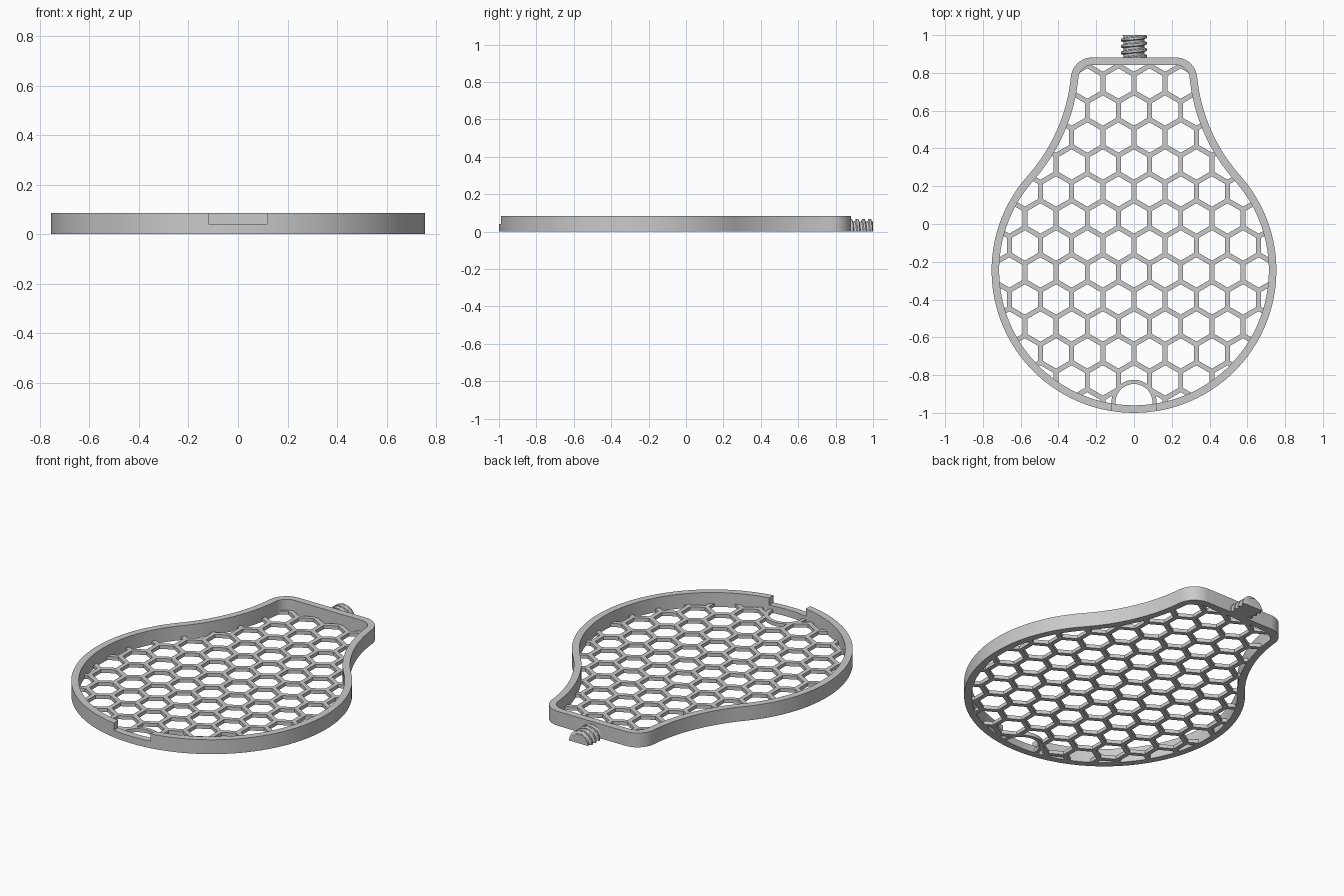
import bpy, bmesh
from math import sin, cos, pi, radians, atan2, degrees, hypot, sqrt

if "Cube" in bpy.data.objects:
    bpy.data.objects.remove(bpy.data.objects["Cube"], do_unlink=True)

grey = bpy.data.materials.new("grey_plastic")
grey.use_nodes = True
COLOUR = (0.59, 0.59, 0.59, 1)
grey.diffuse_color = COLOUR
grey.node_tree.nodes["Principled BSDF"].inputs["Base Color"].default_value = COLOUR

HEIGHT, WALL, FLOOR = 0.085, 0.04, 0.021
TOP, BODY_Y, BODY_R, CORNER_R = 0.882, -0.246, 0.754, 0.115
PITCH, BAR = 0.165, 0.026


def finish(name, bm):
    bmesh.ops.recalc_face_normals(bm, faces=bm.faces)
    mesh = bpy.data.meshes.new(name)
    bm.to_mesh(mesh)
    bm.free()
    mesh.materials.append(grey)
    ob = bpy.data.objects.new(name, mesh)
    bpy.context.collection.objects.link(ob)
    return ob


def prism(bm, points, z0, z1):
    face = bm.faces.new([bm.verts.new((x, y, z0)) for x, y in points])
    out = bmesh.ops.extrude_face_region(bm, geom=[face])["geom"]
    for v in out:
        if isinstance(v, bmesh.types.BMVert):
            v.co.z = z1


def activate(ob):
    bpy.ops.object.select_all(action='DESELECT')
    ob.select_set(True)
    bpy.context.view_layer.objects.active = ob


def cut(ob, cutter):
    mod = ob.modifiers.new("cut", 'BOOLEAN')
    mod.operation, mod.solver, mod.object = 'DIFFERENCE', 'EXACT', cutter
    activate(ob)
    bpy.ops.object.modifier_apply(modifier=mod.name)
    bpy.data.objects.remove(cutter, do_unlink=True)


def smooth(ob):
    activate(ob)
    bpy.ops.object.shade_smooth_by_angle(angle=radians(30))


def arc(cx, cy, r, a0, a1, n):
    steps = [radians(a0 + (a1 - a0) * i / n) for i in range(n + 1)]
    return [(cx + r * cos(a), cy + r * sin(a)) for a in steps]


def outline(d):
    """Bulb outline moved inward by d: round body, hollow neck, round corners."""
    join = 41.7
    neck_r = (BODY_R * cos(radians(join)) - 0.33) / (1 - cos(radians(join)))
    nx = 0.33 + neck_r
    ny = BODY_Y + (BODY_R + neck_r) * sin(radians(join))
    cy = TOP - CORNER_R
    cx = nx - sqrt((neck_r + CORNER_R) ** 2 - (ny - cy) ** 2)
    tilt = degrees(atan2(ny - cy, nx - cx))
    half = arc(0, BODY_Y, BODY_R - d, -90, join, 40)
    half += arc(nx, ny, neck_r + d, 180 + join, 180 + tilt, 16)[1:]
    half += arc(cx, cy, CORNER_R - d, tilt, 90, 10)[1:]
    return half + [(-x, y) for x, y in reversed(half[1:])]


# Outer rim, a tall wall following the outline
bm = bmesh.new()
rings = [[bm.verts.new((x, y, z)) for x, y in outline(d)]
         for d, z in ((0, 0), (0, HEIGHT), (WALL, HEIGHT), (WALL, 0))]
count = len(rings[0])
for k in range(4):
    a, b = rings[k], rings[(k + 1) % 4]
    for i in range(count):
        j = (i + 1) % count
        bm.faces.new((a[i], a[j], b[j], b[i]))
rim = finish("rim", bm)

# Low opening at the front of the rim
bm = bmesh.new()
prism(bm, [(-0.12, -1.1), (0.12, -1.1), (0.12, -0.9), (-0.12, -0.9)], 0.042, 0.2)
cut(rim, finish("notch_cutter", bm))
smooth(rim)

# Honeycomb floor: a plate with rows of hexagonal holes
bm = bmesh.new()
prism(bm, outline(WALL - 0.004), 0, FLOOR)
floor = finish("honeycomb_floor", bm)
bm = bmesh.new()
hole_r = (PITCH - BAR) / sqrt(3)
row_step = PITCH * sqrt(3) / 2
for row in range(-11, 4):
    cy = 0.458 + row * row_step
    shift = 0.5 if row % 2 == 0 else 0
    for col in range(-6, 7):
        cx = (col + shift) * PITCH
        if hypot(cx, cy - BODY_Y) < 0.9 or (abs(cx) < 0.5 and cy > 0):
            prism(bm, arc(cx, cy, hole_r, 30, 330, 5), -0.1, 0.1)
cut(floor, finish("hex_cutter", bm))

# Thumb hole by the opening, with a thin arched edge
THUMB_Y = -0.945
bm = bmesh.new()
prism(bm, arc(0, THUMB_Y, 0.11, -30, 210, 32), -0.1, 0.1)
cut(floor, finish("thumb_cutter", bm))
bm = bmesh.new()
prism(bm, arc(0, THUMB_Y, 0.12, -9, 189, 32) + arc(0, THUMB_Y, 0.098, 189, -9, 32),
      0, FLOOR)
smooth(finish("thumb_arch", bm))

# Half-round threaded stub at the back, flat underneath
bm = bmesh.new()
Y0, Y1, LEAD, ROWS, SIDES = TOP - 0.01, 1.0, 0.034, 52, 24


def thread_radius(y, a):
    t = ((y - Y0) / LEAD + a / (2 * pi)) % 1
    ridge = max(0, min(1, (0.32 - abs(t - 0.5)) / 0.14))
    return 0.055 + 0.014 * ridge


grid = []
for i in range(ROWS + 1):
    y = Y0 + (Y1 - Y0) * i / ROWS
    line = []
    for k in range(SIDES + 1):
        a = pi * k / SIDES
        r = thread_radius(y, a)
        line.append(bm.verts.new((r * cos(a), y, r * sin(a))))
    grid.append(line)
for a, b in zip(grid, grid[1:]):
    for k in range(SIDES):
        bm.faces.new((a[k], a[k + 1], b[k + 1], b[k]))
    bm.faces.new((a[0], b[0], b[-1], a[-1]))
bm.faces.new(grid[0])
bm.faces.new(grid[-1])
smooth(finish("threaded_stub", bm))
